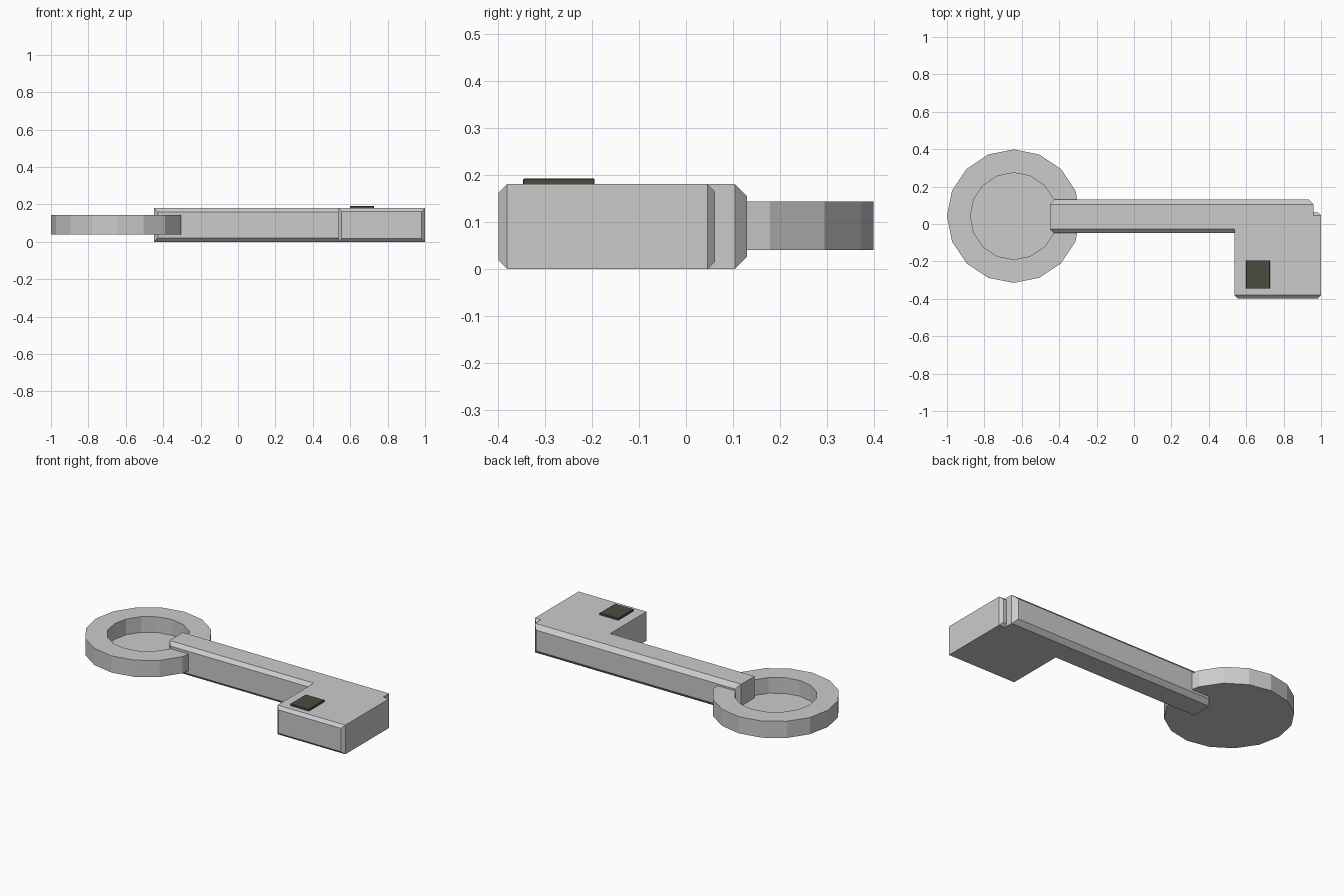
import bpy, bmesh, math

if "Cube" in bpy.data.objects:
    bpy.data.objects.remove(bpy.data.objects["Cube"])


def material(name, rgb):
    m = bpy.data.materials.new(name)
    m.diffuse_color = (*rgb, 1)
    m.use_nodes = True
    m.node_tree.nodes["Principled BSDF"].inputs["Base Color"].default_value = m.diffuse_color
    return m


DARK = material("dark_olive", (0.07, 0.073, 0.05))


def finish(name, bm, mat=None):
    bmesh.ops.recalc_face_normals(bm, faces=bm.faces)
    mesh = bpy.data.meshes.new(name)
    bm.to_mesh(mesh)
    bm.free()
    obj = bpy.data.objects.new(name, mesh)
    bpy.context.collection.objects.link(obj)
    if mat:
        mesh.materials.append(mat)
    return obj


def loft(bm, rings):
    """Skin a list of equal-length vertex rings and cap both ends."""
    rows = [[bm.verts.new(p) for p in ring] for ring in rings]
    n = len(rows[0])
    for a, b in zip(rows, rows[1:]):
        for i in range(n):
            j = (i + 1) % n
            bm.faces.new((a[i], a[j], b[j], b[i]))
    bm.faces.new(rows[0])
    bm.faces.new(rows[-1])


def tapered_block(name, x0, x1, z0, z1, y0, y1, front, back):
    """Box along y whose front and back ends are chamfered on all four sides."""
    def ring(y, inset):
        a, b, c, d = x0 + inset, x1 - inset, z0 + inset, z1 - inset
        return [(a, y, c), (b, y, c), (b, y, d), (a, y, d)]
    bm = bmesh.new()
    loft(bm, [ring(y0, front), ring(y0 + front, 0), ring(y1 - back, 0), ring(y1, back)])
    return finish(name, bm)


# Round 16-sided bow: a shallow dish with a thin floor
def circle(r, z, cx=-0.643, cy=0.042, sides=16):
    return [(cx + r * math.cos(math.tau * i / sides),
             cy + r * math.sin(math.tau * i / sides), z) for i in range(sides)]


bm = bmesh.new()
loft(bm, [circle(0.357, 0.04), circle(0.357, 0.143), circle(0.232, 0.143), circle(0.232, 0.046)])
finish("key_bow", bm)

# Straight shaft and the square bit at its end
tapered_block("key_shaft", -0.45, 0.96, 0, 0.18, -0.047, 0.13, 0.021, 0.026)
tapered_block("key_bit", 0.536, 1.0, 0, 0.18, -0.398, 0.062, 0.018, 0.016)

# Small dark pad on top of the bit
bm = bmesh.new()
bmesh.ops.create_cube(bm, size=1)
bmesh.ops.scale(bm, vec=(0.128, 0.152, 0.014), verts=bm.verts)
bmesh.ops.translate(bm, vec=(0.663, -0.27, 0.185), verts=bm.verts)
bmesh.ops.bevel(bm, geom=bm.edges[:], offset=0.002, segments=1, affect='EDGES')
finish("bit_pad", bm, DARK)
